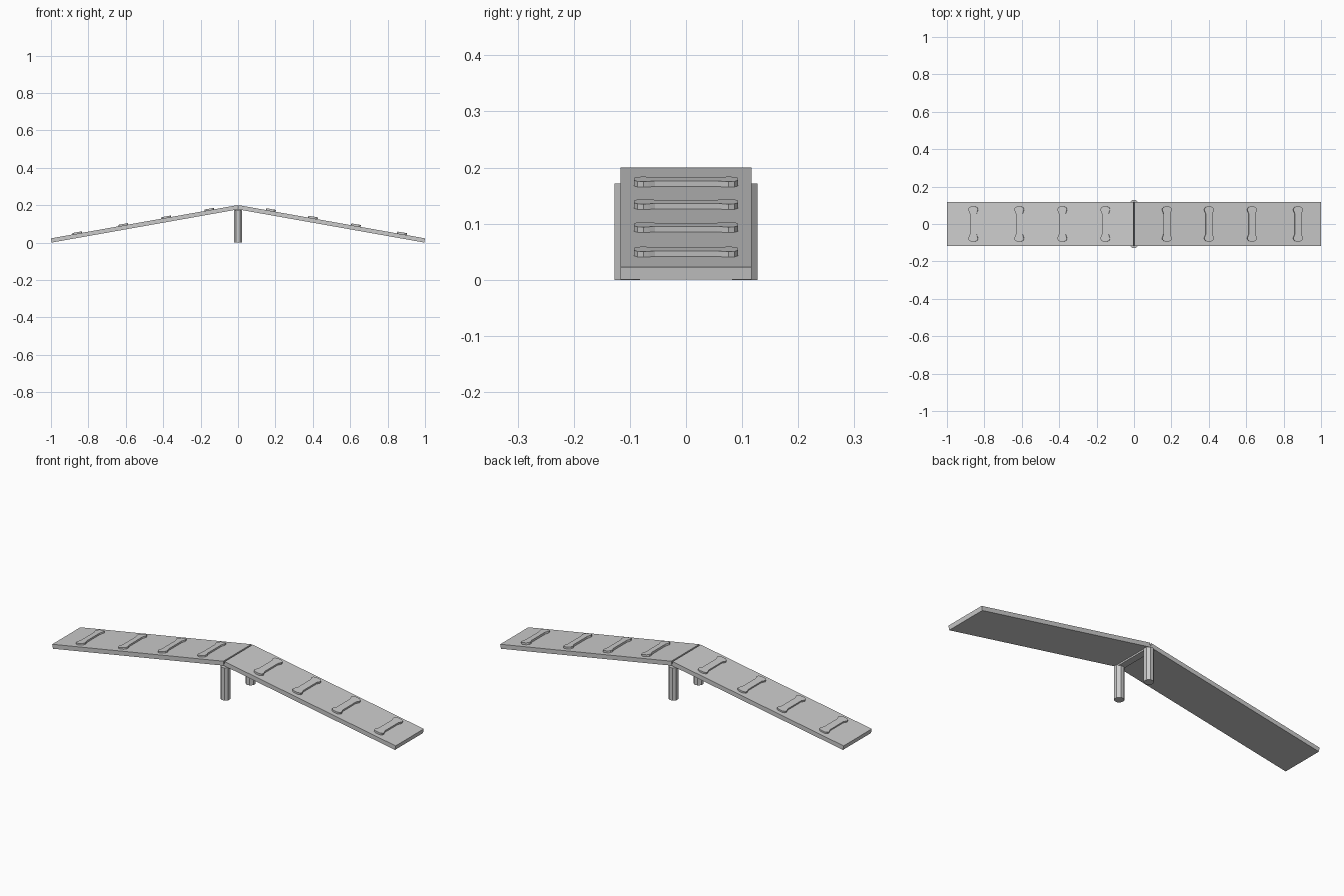
import bpy, bmesh
from math import atan2, sin, cos, pi
from mathutils import Matrix

if "Cube" in bpy.data.objects:
    bpy.data.objects.remove(bpy.data.objects["Cube"])

TOP, END, T, HALF_W = 0.2, 0.0228, 0.0228, 0.117
SLOPE = atan2(TOP - END, 0.996)


def extrude(name, pts, vec, matrix=Matrix()):
    # Solid prism from a closed outline
    bm = bmesh.new()
    face = bm.faces.new([bm.verts.new(p) for p in pts])
    new = bmesh.ops.extrude_face_region(bm, geom=[face])["geom"]
    bmesh.ops.translate(bm, vec=vec, verts=[v for v in new if isinstance(v, bmesh.types.BMVert)])
    bmesh.ops.recalc_face_normals(bm, faces=bm.faces)
    mesh = bpy.data.meshes.new(name)
    bm.to_mesh(mesh)
    bm.free()
    ob = bpy.data.objects.new(name, mesh)
    ob.matrix_world = matrix
    bpy.context.collection.objects.link(ob)
    return ob


# Dog-bone outline of a rung: one quarter mirrored to four
quarter = [(0.018, 0.055), (0.023, 0.067), (0.026, 0.076), (0.023, 0.086), (0.012, 0.093)]
half = quarter + [(-x, y) for x, y in reversed(quarter)]
bone = half + [(-x, -y) for x, y in half]

# Two planks cut square to their slope, with a V gap at the ridge
dx, dz = T * sin(SLOPE), T * cos(SLOPE)
for side, label in ((1, "right"), (-1, "left")):
    prof = [(dx, TOP), (1.0, END), (1.0 - dx, END - dz), (0.0, TOP - dz)]
    extrude(label + "_plank", [(side * x, -HALF_W, z) for x, z in prof], (0, 2 * HALF_W, 0))

    # Rungs lying on the slope
    xs = (0.175, 0.40, 0.63, 0.876) if side > 0 else (0.153, 0.383, 0.613, 0.859)
    height = 0.010 if side > 0 else 0.008
    for i, x in enumerate(xs):
        z = TOP - (x - dx) * (TOP - END) / (1 - dx)
        m = Matrix.Translation((side * x, 0, z)) @ Matrix.Rotation(side * SLOPE, 4, 'Y')
        extrude(f"{label}_rung_{i + 1}", [(px, py, -0.004) for px, py in bone],
                (0, 0, height + 0.004), m)

# Octagonal support posts
for side, label in ((1, "back"), (-1, "front")):
    ring = [(0.0245 * cos(pi / 8 + k * pi / 4), side * 0.1045 + 0.0245 * sin(pi / 8 + k * pi / 4), 0)
            for k in range(8)]
    extrude(label + "_post", ring, (0, 0, 0.172))

# Crossbar under the ridge joining the posts
extrude("crossbar", [(-0.018, -0.105, 0.166), (0.018, -0.105, 0.166),
                     (0.018, -0.105, 0.175), (0, -0.105, 0.179), (-0.018, -0.105, 0.175)], (0, 0.21, 0))
